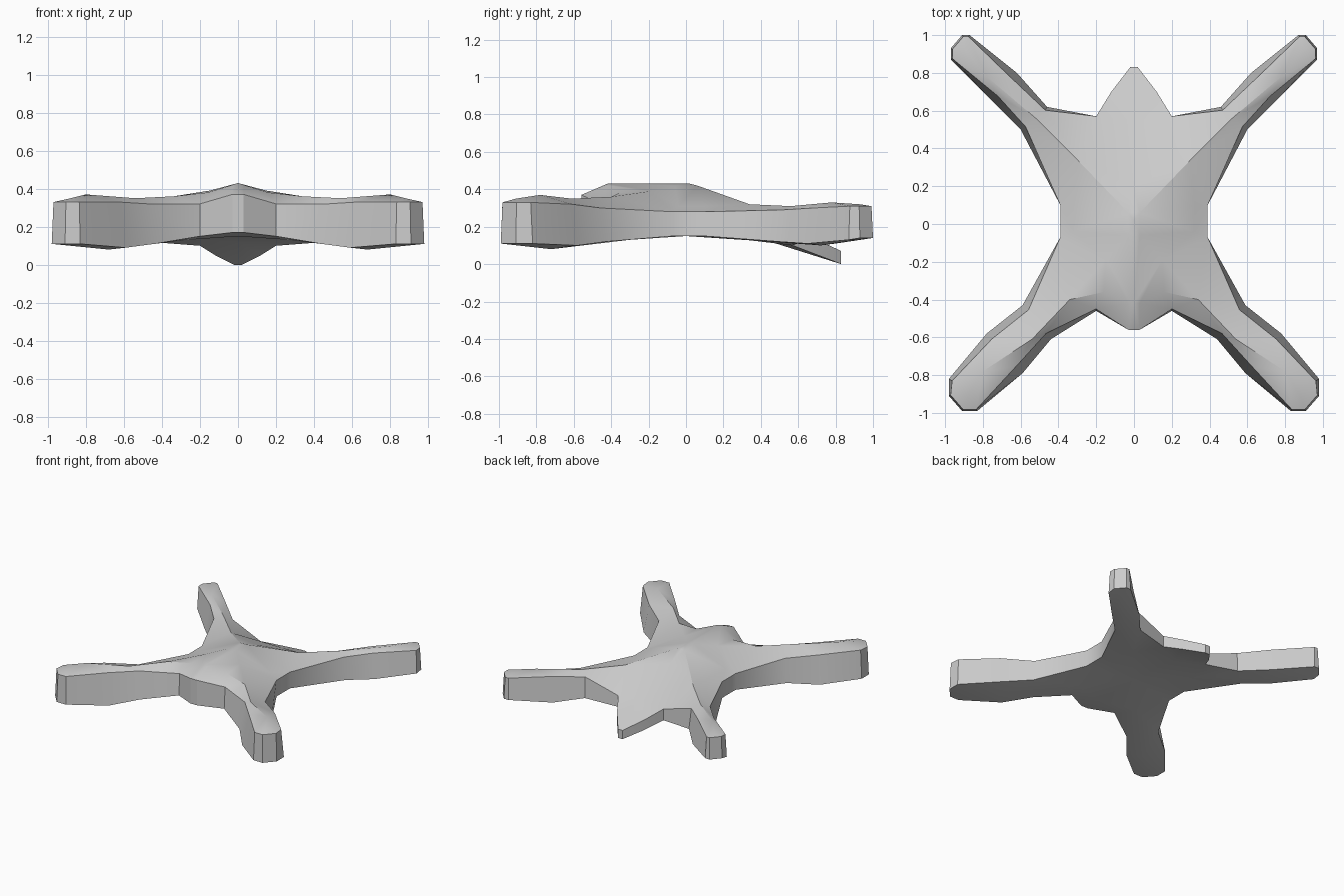
import bpy
import bmesh
import math
from mathutils import Matrix, Vector
from mathutils.geometry import delaunay_2d_cdt

if "Cube" in bpy.data.objects:
    bpy.data.objects.remove(bpy.data.objects["Cube"], do_unlink=True)

UNIT = 0.01  # the tables below are in hundredths

# Left half of the rim, nose to tail: x, y, top height, bottom height, inward lean of the top
RIM = [
    (0, -56, 37, 17, 0), (3, -56, 37, 17, 0), (20, -46, 32, 15, 1),
    (44, -61, 32, 11, 4), (59, -79, 33, 9, 5), (83, -99, 33, 11, 1),
    (91, -99, 33, 11, 1), (98, -91, 33, 11, 1), (98, -82, 33, 11, 2),
    (78, -58, 32, 10, 4), (59, -43, 30, 12, 4), (39, -7, 28, 15, 0),
    (39, 10, 28, 15, 0), (60, 50, 29, 12, 3), (75, 65, 30, 11, 4),
    (97, 87, 31, 13, 1), (97, 93, 31, 14, 1), (91, 100, 31, 14, 1),
    (87, 100, 31, 14, 1), (62, 80, 30, 11, 4), (46, 62, 28, 12, 2),
    (20, 57, 19, 10, 0), (12, 70, 13, 5, 0), (2, 83, 7, 0, 0), (0, 83, 7, 0, 0),
]

# Heights along the middle line, tail to nose
TOP_SPINE = [(0, 55, 20), (0, 20, 36), (0, 6, 42), (0, 2, 43), (0, -42, 43)]
BOTTOM_SPINE = [(0, 45, 12), (0, 0, 15), (0, -40, 15)]

# Ridges that run out along the limbs, and the edge of the back
TOP_RIDGES = [
    [(3, -6, 42), (15, -19, 39), (34, -40, 36), (54, -61, 35), (80, -78, 37), (88, -91, 35)],
    [(3, 6, 42), (30, 34, 32), (52, 56, 31), (78, 78, 33), (90, 93, 32)],
    [(32, -4, 31), (32, 10, 31)],
    [(3, -42, 42), (16, -36, 38)],
]
BOTTOM_RIDGES = [
    [(28, -30, 13), (68, -72, 8), (88, -90, 10)],
    [(28, 32, 13), (70, 72, 10), (90, 92, 13)],
]


def inset_rim():
    """Top rim, with each point moved inward by its lean."""
    points = []
    for i, (x, y, top, bottom, lean) in enumerate(RIM):
        before = RIM[max(i - 1, 0)]
        after = RIM[min(i + 1, len(RIM) - 1)]
        along = Vector((after[0] - before[0], after[1] - before[1])).normalized()
        points.append((x - along.y * lean, y + along.x * lean, top))
    return points


def add_surface(bm, rim, spine, ridges):
    """Fill half of a skin inside the rim, creased along the ridges."""
    points = rim + spine
    loop = list(range(len(points)))
    edges = []
    for ridge in ridges:
        start = len(points)
        points = points + ridge
        edges += [(i, i + 1) for i in range(start, len(points) - 1)]
    flat = [Vector(p[:2]) * UNIT for p in points]
    result = delaunay_2d_cdt(flat, edges, [loop], 1, 1e-5)
    coords, faces, sources = result[0], result[2], result[3]
    verts = []
    rim_verts = {}
    for co, source in zip(coords, sources):
        height = points[source[0]][2] * UNIT
        vert = bm.verts.new((co.x, co.y, height))
        verts.append(vert)
        for index in source:
            rim_verts[index] = vert
    for face in faces:
        bm.faces.new([verts[i] for i in face])
    return [rim_verts[i] for i in range(len(rim))]


# Creature body: upper skin, lower skin and the side wall between them
bm = bmesh.new()
upper = add_surface(bm, inset_rim(), TOP_SPINE, TOP_RIDGES)
lower = add_surface(bm, [(p[0], p[1], p[3]) for p in RIM], BOTTOM_SPINE, BOTTOM_RIDGES)
for i in range(len(RIM) - 1):
    bm.faces.new((lower[i], lower[i + 1], upper[i + 1], upper[i]))

# Mirror to the right side
geometry = bm.verts[:] + bm.edges[:] + bm.faces[:]
bmesh.ops.mirror(bm, geom=geometry, matrix=Matrix.Identity(4), merge_dist=1e-4, axis='X')
bmesh.ops.remove_doubles(bm, verts=bm.verts[:], dist=1e-4)
bmesh.ops.recalc_face_normals(bm, faces=bm.faces[:])
mesh = bpy.data.meshes.new("creature_body")
bm.to_mesh(mesh)
bm.free()
body = bpy.data.objects.new("creature_body", mesh)
bpy.context.collection.objects.link(body)

# Plain grey material
grey = bpy.data.materials.new("light_grey")
grey.use_nodes = True
colour = (0.6, 0.6, 0.6, 1)
grey.diffuse_color = colour
grey.node_tree.nodes["Principled BSDF"].inputs["Base Color"].default_value = colour
mesh.materials.append(grey)

# Smooth skin with sharp rim edges
bpy.ops.object.select_all(action='DESELECT')
body.select_set(True)
bpy.context.view_layer.objects.active = body
bpy.ops.object.shade_smooth_by_angle(angle=math.radians(30))
